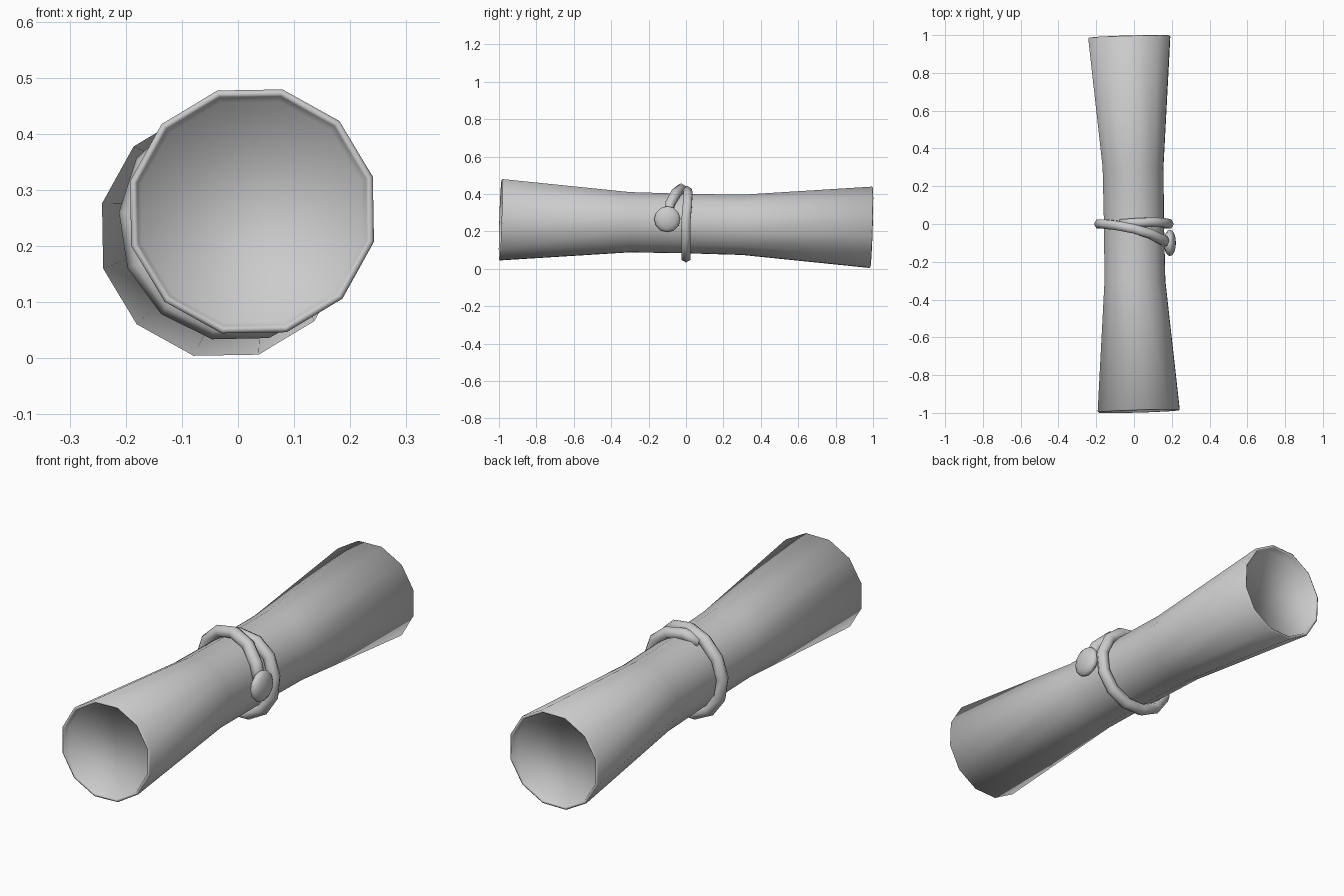
import bpy, bmesh, math
from mathutils import Vector

if "Cube" in bpy.data.objects:
    bpy.data.objects.remove(bpy.data.objects["Cube"])


def loft(name, rings):
    """Skin a list of equal-length vertex rings and cap both ends."""
    bm = bmesh.new()
    rows = [[bm.verts.new(p) for p in ring] for ring in rings]
    n = len(rows[0])
    for a, b in zip(rows, rows[1:]):
        for i in range(n):
            j = (i + 1) % n
            bm.faces.new((a[i], a[j], b[j], b[i]))
    bm.faces.new(rows[0])
    bm.faces.new(rows[-1])
    bmesh.ops.recalc_face_normals(bm, faces=bm.faces)
    for f in bm.faces:
        f.smooth = True
    me = bpy.data.meshes.new(name)
    bm.to_mesh(me)
    bm.free()
    ob = bpy.data.objects.new(name, me)
    bpy.context.collection.objects.link(ob)
    return ob


MID = Vector((0, 0, 0.242))


def paper_ring(y, dx, dz, r, tilt):
    pts = []
    for k in range(12):
        a = math.radians(16 + 30 * k)
        x, z = r * math.cos(a), r * math.sin(a)
        pts.append(MID + Vector((dx + x, y + tilt * (x + z), dz + z)))
    return pts


# rolled paper: narrow waist, flared and slightly bent ends with recessed caps
# (distance from the middle, bend x, bend z, radius, tilt)
half = [(0.962, 0.024, 0.019, 0.203, 0.03), (0.987, 0.025, 0.02, 0.211, 0.03),
        (0.992, 0.025, 0.02, 0.217, 0.03), (0.987, 0.025, 0.02, 0.224, 0.03),
        (0.30, 0.005, 0.007, 0.166, 0.0)]
front = [paper_ring(-y, dx, dz, r, t) for y, dx, dz, r, t in half]
back = [paper_ring(y, -dx, -dz, r, t) for y, dx, dz, r, t in reversed(half)]
loft("rolled_paper", front + [paper_ring(0, 0, 0, 0.164, 0)] + back)

# cord: (angle, y, radius) from the bead, over the top and once around
path = [(8, -0.10, 0.183), (35, -0.085, 0.185), (62, -0.052, 0.187),
        (90, -0.026, 0.187), (118, -0.008, 0.187), (148, 0.0, 0.186)]
path += [(175 + 27.5 * k, 0.0, 0.185) for k in range(8)]
path += [(395, 0.008, 0.184), (422, 0.01, 0.18), (450, 0.006, 0.173),
         (475, 0.0, 0.168)]


def on_cord(a, y, r):
    a = math.radians(a)
    return MID + Vector((r * math.cos(a), y, r * math.sin(a)))


centres = [on_cord(*p) for p in path]
rings = []
for i, (a, y, r) in enumerate(path):
    c = centres[i]
    t = centres[min(i + 1, len(path) - 1)] - centres[max(i - 1, 0)]
    out = Vector((math.cos(math.radians(a)), 0, math.sin(math.radians(a))))
    side = t.cross(out).normalized()
    out = side.cross(t).normalized()
    rings.append([c + 0.028 * (out * math.cos(k * math.pi / 3) +
                               side * math.sin(k * math.pi / 3)) for k in range(6)])
loft("tie_cord", rings)

# flattened seal bead at the cord end
bpy.ops.mesh.primitive_uv_sphere_add(segments=12, ring_count=8, radius=1,
                                     location=(0.19, -0.1, 0.265))
bead = bpy.context.object
bead.name = "seal_bead"
bead.scale = (0.07, 0.07, 0.032)
bead.rotation_euler = (0, math.radians(90), 0)
bpy.ops.object.shade_smooth()
